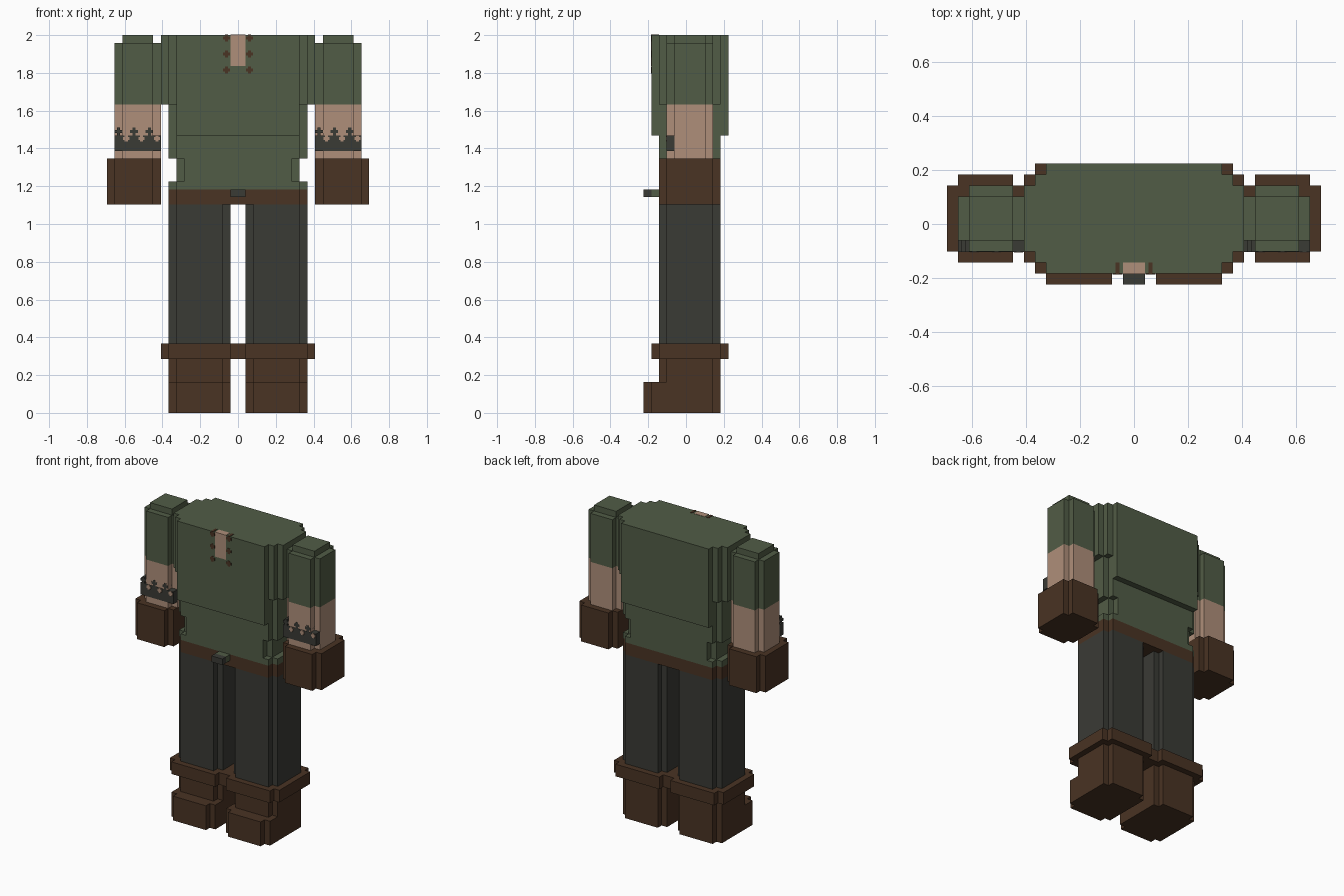
import bpy
import bmesh

U = 2 / 49  # one block of the model's grid

cube = bpy.data.objects.get("Cube")
if cube:
    bpy.data.objects.remove(cube, do_unlink=True)


def material(name, rgb):
    m = bpy.data.materials.new(name)
    m.use_nodes = True
    m.diffuse_color = (*rgb, 1)
    m.node_tree.nodes["Principled BSDF"].inputs["Base Color"].default_value = (*rgb, 1)
    return m


green = material("moss green cloth", (0.083, 0.107, 0.061))
brown = material("dark brown leather", (0.067, 0.033, 0.017))
skin = material("skin", (0.43, 0.275, 0.195))
dark = material("charcoal", (0.042, 0.043, 0.036))


def outline(x0, x1, y0, y1, steps):
    """Rectangle whose four corners are notched by one-unit stairs."""
    corner = []
    for i in range(steps + 1):
        corner.append((i, steps - i))
        if i < steps:
            corner.append((i + 1, steps - i))
    pts = [(x0 + a, y0 + b) for a, b in corner]
    pts += [(x1 - a, y0 + b) for a, b in reversed(corner)]
    pts += [(x1 - a, y1 - b) for a, b in corner]
    pts += [(x0 + a, y1 - b) for a, b in reversed(corner)]
    return pts


def part(name, mat, layers):
    """Stack of notched prisms: (x0, x1, y0, y1, z0, z1, steps) in grid units."""
    bm = bmesh.new()
    for x0, x1, y0, y1, z0, z1, steps in layers:
        ring = [bm.verts.new((x * U, y * U, z0 * U))
                for x, y in outline(x0, x1, y0, y1, steps)]
        face = bm.faces.new(ring)
        out = bmesh.ops.extrude_face_region(bm, geom=[face])
        top = [g for g in out["geom"] if isinstance(g, bmesh.types.BMVert)]
        bmesh.ops.translate(bm, verts=top, vec=(0, 0, (z1 - z0) * U))
    bmesh.ops.recalc_face_normals(bm, faces=bm.faces)
    me = bpy.data.meshes.new(name)
    bm.to_mesh(me)
    bm.free()
    me.materials.append(mat)
    ob = bpy.data.objects.new(name, me)
    bpy.context.collection.objects.link(ob)
    return ob


def cross(x, z, y0, y1, s=0.5, t=0.2):
    """Small plus-shaped stud facing the front."""
    return [(x - s, x + s, y0, y1, z - t, z + t, 0),
            (x - t, x + t, y0, y1, z - s, z + s, 0)]


# Tunic: shoulders, chest, waist, side notch and hem
part("tunic", green, [
    (-10, 10, -4.5, 5.5, 40, 49, 2),
    (-8, 8, -4.5, 5.5, 36, 40, 0),
    (-9, 9, -3.5, 4.5, 33, 40, 1),
    (-8, 8, -3.5, 4.5, 30, 33, 1),
    (-9, 9, -3.5, 4.5, 29, 30, 1),
])

# Open collar with lacing studs on both sides
part("collar_skin", skin, [(-1, 1, -4.55, -3.5, 45, 49.05, 0)])
studs = []
for z in (44.5, 46.55, 48.6):
    for x in (-1.5, 1.5):
        studs += cross(x, z, -4.57, -3.5, 0.45)
part("collar_lacing", brown, studs)

# Belt and buckle
part("belt", brown, [(-9, 9, -3.5, 4.5, 27, 29, 1)])
part("buckle_mount", green, [(-1, 1, -4.5, -3.5, 28, 29, 0)])
part("buckle", dark, [(-1, 1, -5.5, -4.5, 28, 29, 0)])

# Legs and boots
for side, x in (("right", -9), ("left", 1)):
    part(side + "_trouser_leg", dark, [(x, x + 8, -3.5, 4.5, 9, 27, 1)])
    part(side + "_boot", brown, [
        (x, x + 8, -3.5, 4.5, 4, 7, 1),
        (x, x + 8, -5.5, 4.5, 0, 4, 1),
    ])
    part(side + "_boot_cuff", brown, [(x - 1, x + 9, -4.5, 5.5, 7, 9, 1)])

# Arms: the bracelet pattern repeats in the same direction on both
for side, x in (("right", -16), ("left", 10)):
    part(side + "_sleeve", green, [
        (x, x + 6, -2.5, 3.5, 40, 48, 1),
        (x + 1, x + 5, -1.5, 2.5, 48, 49, 0),
    ])
    part(side + "_forearm", skin, [(x, x + 6, -2.5, 3.5, 33, 40, 1)])
    part(side + "_glove", brown, [(x - 0.99 if x < 0 else x, x + 6 if x < 0 else x + 6.99,
                                   -3.5, 4.5, 27, 33, 1)])
    part(side + "_bracelet", dark, [(x, x + 6, -2.55, -1.5, 34, 36, 0)])
    points, gaps = [], []
    for i in range(3):
        points += cross(x + 0.5 + 2 * i, 36.5, -2.55, -1.5)
        gaps += cross(x + 1.5 + 2 * i, 35.6, -2.6, -2.5, 0.4)
    part(side + "_bracelet_points", dark, points)
    part(side + "_bracelet_gaps", skin, gaps)
